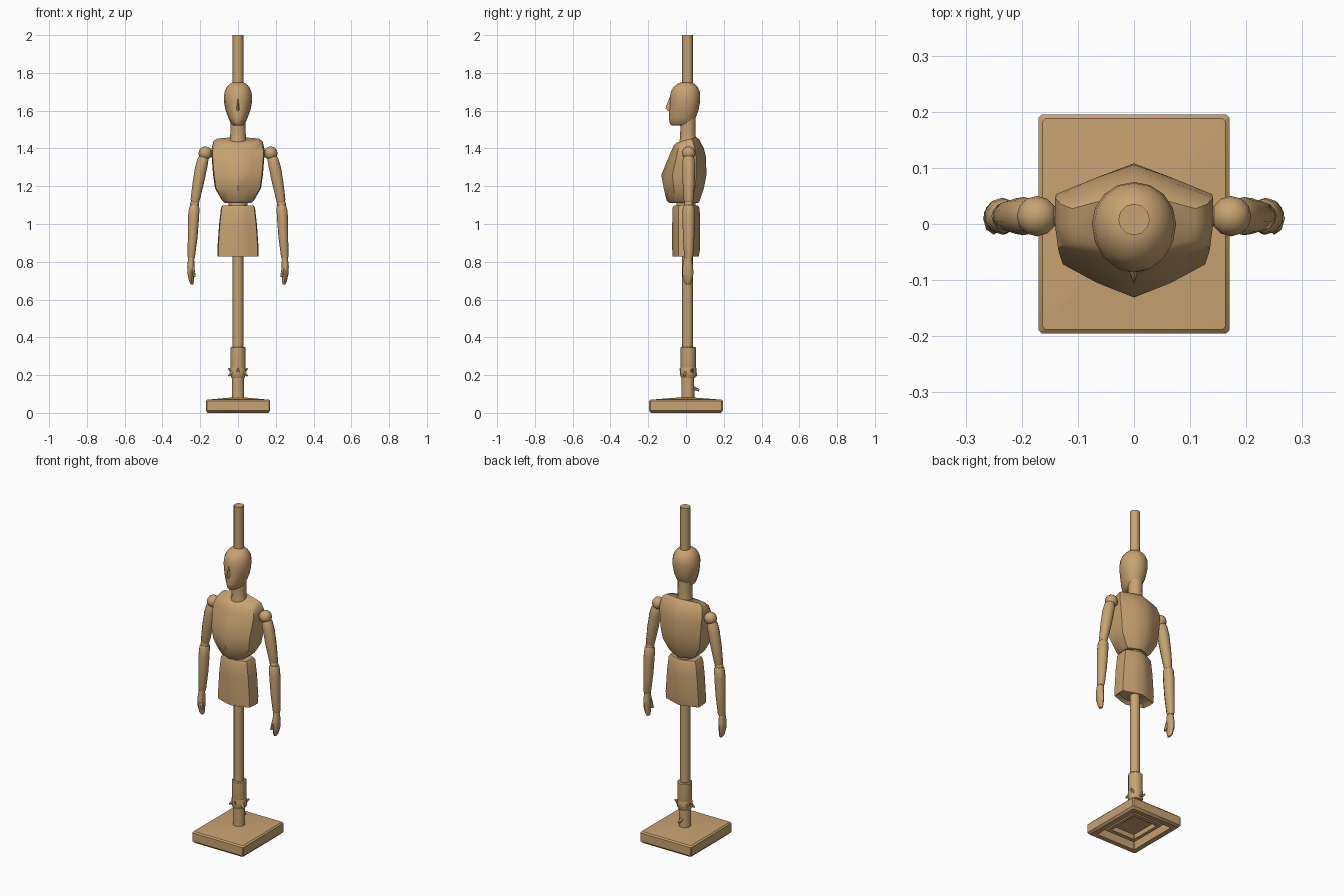
import bpy, bmesh, math
from mathutils import Vector

wood = bpy.data.materials.new("tan wood")
wood.diffuse_color = (0.58, 0.365, 0.165, 1)


def circle(n, start=-math.pi / 2):
    return [(math.cos(start + 2 * math.pi * i / n), math.sin(start + 2 * math.pi * i / n)) for i in range(n)]


def finish(bm, name, angle=40):
    bmesh.ops.recalc_face_normals(bm, faces=bm.faces)
    me = bpy.data.meshes.new(name)
    bm.to_mesh(me)
    bm.free()
    me.materials.append(wood)
    ob = bpy.data.objects.new(name, me)
    bpy.context.collection.objects.link(ob)
    bpy.ops.object.select_all(action='DESELECT')
    bpy.context.view_layer.objects.active = ob
    ob.select_set(True)
    bpy.ops.object.shade_smooth_by_angle(angle=math.radians(angle))
    return ob


def loft(name, shape, rings, angle=40):
    """Stack scaled copies of a section; ring = (x, y, z, half width, front, back, tilt)."""
    bm = bmesh.new()
    loops = []
    for cx, cy, z, w, f, b, *tilt in rings:
        t = tilt[0] if tilt else 0
        loops.append([bm.verts.new((cx + px * w, cy + py * (b if py > 0 else f),
                                    z + t * py * (b if py > 0 else f))) for px, py in shape])
    n = len(shape)
    for a, c in zip(loops, loops[1:]):
        for i in range(n):
            bm.faces.new((a[i], a[(i + 1) % n], c[(i + 1) % n], c[i]))
    bm.faces.new(loops[0][::-1])
    bm.faces.new(loops[-1])
    return finish(bm, name, angle)


def ball(name, loc, r, scale=(1, 1, 1)):
    bm = bmesh.new()
    bmesh.ops.create_uvsphere(bm, u_segments=12, v_segments=8, radius=r)
    for v in bm.verts:
        v.co = Vector(v.co[i] * scale[i] + loc[i] for i in range(3))
    return finish(bm, name, 60)


def rod(name, a, b, r1, r2, n=8):
    a, b = Vector(a), Vector(b)
    bm = bmesh.new()
    bmesh.ops.create_cone(bm, cap_ends=True, segments=n, radius1=r1, radius2=r2, depth=(b - a).length)
    q = (b - a).to_track_quat('Z', 'Y')
    for v in bm.verts:
        v.co = q @ v.co + (a + b) / 2
    return finish(bm, name)


# Base: square slab, hollow underneath with a raised inner frame
square = [(-0.97, -1), (0.97, -1), (1, -0.97), (1, 0.97), (0.97, 1), (-0.97, 1), (-1, 0.97), (-1, -0.97)]
loft("base", square, [(0, 0, z, w, d, d) for z, w, d in (
    (0.045, 0.055, 0.065), (0.045, 0.075, 0.09), (0.02, 0.08, 0.095), (0.02, 0.10, 0.12),
    (0.045, 0.105, 0.125), (0.045, 0.125, 0.15), (0.0, 0.13, 0.155), (0.0, 0.16, 0.184),
    (0.012, 0.17, 0.195), (0.062, 0.17, 0.195), (0.07, 0.163, 0.188), (0.082, 0.03, 0.03))], 35)

# Pole with lower sleeve
rod("pole", (0, 0.008, 0.3), (0, 0.008, 2.0), 0.028, 0.028, 12)
loft("pole_socket", circle(10), [(0, 0.01, z, r, r, r) for z, r in (
    (0.07, 0.034), (0.23, 0.033))])
loft("pole_sleeve", circle(10), [(0, 0.012, z, r, r, r) for z, r in (
    (0.19, 0.032), (0.24, 0.041), (0.345, 0.041), (0.35, 0.036))])

# Clamp collar with small wings and a screw
loft("clamp_collar", circle(10), [(0, 0.012, z, r, r, r) for z, r in (
    (0.185, 0.036), (0.20, 0.043), (0.235, 0.043), (0.25, 0.038))])
for i in range(6):
    a = math.pi / 6 + i * math.pi / 3
    dx, dy = math.cos(a), math.sin(a)
    z = 0.195 if i % 2 else 0.235
    rod("clamp_wing", (dx * 0.03, 0.012 + dy * 0.03, 0.215), (dx * 0.058, 0.012 + dy * 0.045, z), 0.015, 0.004, 5)
rod("clamp_screw", (0, 0.03, 0.135), (0, 0.07, 0.12), 0.01, 0.007, 6)

# Pelvis and torso: six-sided blocks with a ridge down front and back
hexagon = [(0, -1), (0.5, -0.8), (0.96, -0.55), (1, 0.0), (1, 0.5), (0.5, 0.77), (0, 1), (-0.5, 0.77),
           (-1, 0.5), (-1, 0.0), (-0.96, -0.55), (-0.5, -0.8)]
loft("pelvis", hexagon, [(0, 0, z, w, f, b) for z, w, f, b in (
    (0.845, 0.085, 0.055, 0.05), (0.828, 0.108, 0.072, 0.068), (0.87, 0.109, 0.073, 0.075), (1.0, 0.10, 0.073, 0.075),
    (1.085, 0.09, 0.071, 0.072), (1.098, 0.083, 0.064, 0.064))])
loft("waist", circle(12), [(0, 0, 1.08, 0.05, 0.05, 0.05), (0, 0, 1.13, 0.05, 0.05, 0.05)])
loft("torso", hexagon, [(0, 0, z, w, f, b, t) for z, w, f, b, t in (
    (1.112, 0.07, 0.088, 0.065, 0), (1.125, 0.085, 0.103, 0.073, 0), (1.19, 0.122, 0.118, 0.095, 0),
    (1.26, 0.132, 0.131, 0.108, 0), (1.35, 0.139, 0.095, 0.106, 0.05), (1.39, 0.141, 0.08, 0.095, 0.1),
    (1.43, 0.13, 0.066, 0.07, 0.25), (1.445, 0.11, 0.05, 0.055, 0.28))])

# Neck and head
loft("neck", circle(12), [(0, 0.01, z, r, r, r) for z, r in (
    (1.42, 0.048), (1.455, 0.042), (1.50, 0.04), (1.59, 0.042))], 60)
loft("head", circle(16), [(0, 0, z, w, f, b) for z, w, f, b in (
    (1.522, 0.024, 0.075, 0.01), (1.53, 0.036, 0.085, 0.03), (1.56, 0.05, 0.091, 0.05), (1.60, 0.065, 0.088, 0.066),
    (1.64, 0.073, 0.086, 0.073), (1.67, 0.075, 0.086, 0.075), (1.70, 0.071, 0.08, 0.073),
    (1.725, 0.06, 0.066, 0.062), (1.742, 0.044, 0.045, 0.045), (1.75, 0.027, 0.025, 0.028))], 60)
loft("nose", [(-1, 1), (0, -1), (1, 1)], [(0, -0.08, z, w, f, 0.02) for z, w, f in (
    (1.595, 0.012, 0.008), (1.61, 0.018, 0.028), (1.625, 0.014, 0.025), (1.675, 0.005, 0.005))])

# Arms, one per side
for s, side in ((-1, "left"), (1, "right")):
    y = 0.014
    rod(side + "_shoulder_pin", (s * 0.125, y, 1.375), (s * 0.17, y, 1.375), 0.018, 0.018)
    ball(side + "_shoulder", (s * 0.173, y, 1.375), 0.036)
    loft(side + "_upper_arm", circle(10), [(s * x, y, z, w, w, w) for x, z, w in (
        (0.228, 1.105, 0.02), (0.226, 1.13, 0.026), (0.21, 1.22, 0.032), (0.195, 1.30, 0.034),
        (0.185, 1.345, 0.031), (0.182, 1.36, 0.024))])
    ball(side + "_elbow", (s * 0.23, y, 1.105), 0.024)
    loft(side + "_forearm", circle(10), [(s * x, y, z, w, d, d) for x, z, w, d in (
        (0.248, 0.815, 0.017, 0.02), (0.247, 0.83, 0.021, 0.024), (0.24, 0.93, 0.027, 0.03),
        (0.235, 1.04, 0.031, 0.033), (0.232, 1.085, 0.029, 0.031), (0.231, 1.1, 0.022, 0.024))])
    loft(side + "_hand", circle(8), [(s * x, y - 0.004, z, w, d, d) for x, z, w, d in (
        (0.243, 0.68, 0.007, 0.013), (0.246, 0.695, 0.012, 0.021), (0.25, 0.735, 0.017, 0.029),
        (0.25, 0.775, 0.019, 0.028), (0.248, 0.82, 0.016, 0.02))], 60)
    rod(side + "_thumb", (s * 0.243, y - 0.015, 0.775), (s * 0.23, y - 0.026, 0.72), 0.012, 0.007, 6)
